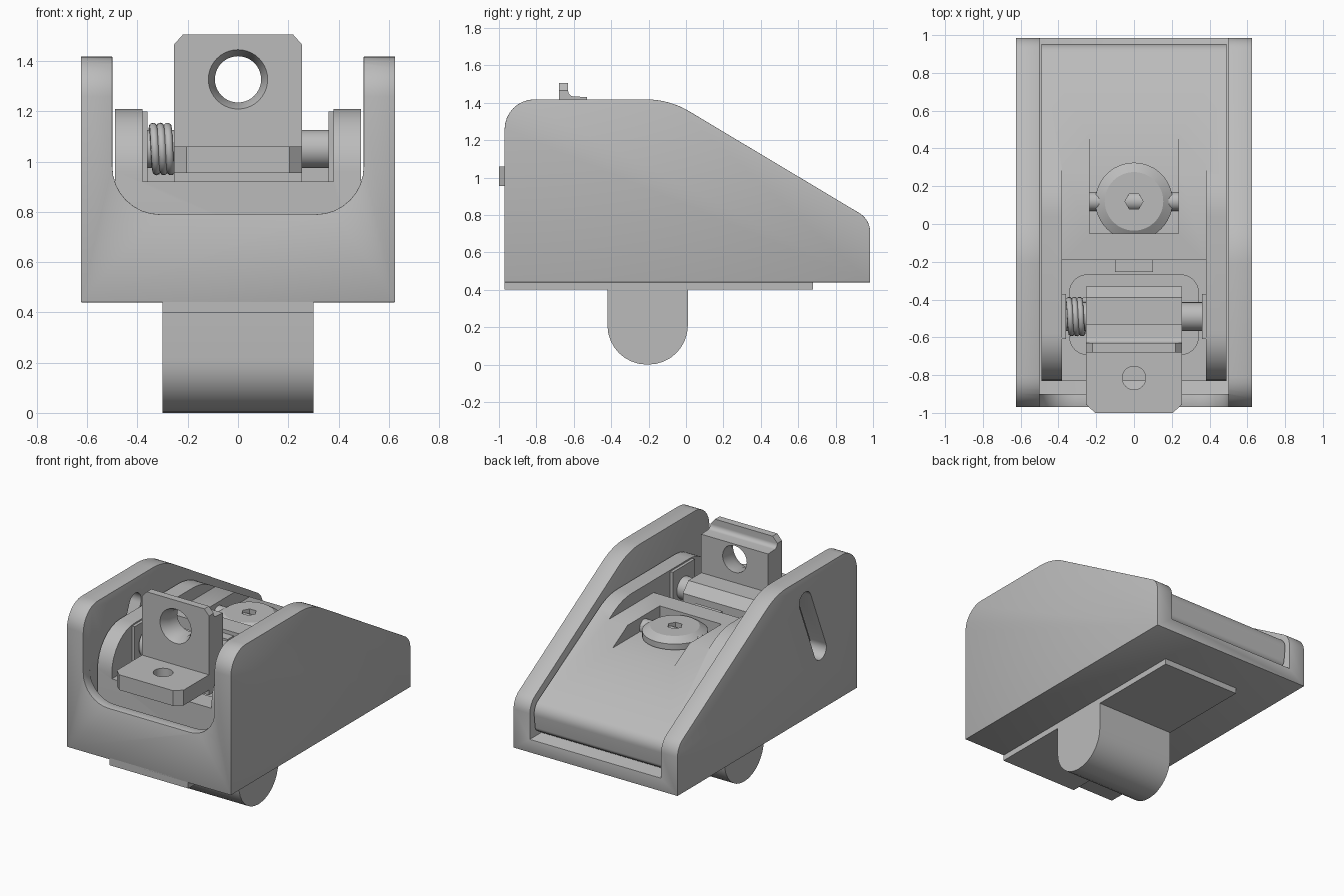
import bpy, bmesh, math
from mathutils import Vector

if "Cube" in bpy.data.objects:
    bpy.data.objects.remove(bpy.data.objects["Cube"], do_unlink=True)

steel = bpy.data.materials.new("Satin grey metal")
steel.use_nodes = True
GREY = (0.5, 0.5, 0.5, 1)
steel.diffuse_color = GREY
steel.node_tree.nodes["Principled BSDF"].inputs["Base Color"].default_value = GREY


def fillet(points, steps=8):
    """Round each (a, b, radius) corner of a closed outline."""
    out = []
    for i, p in enumerate(points):
        c = Vector(p[:2])
        if len(p) < 3:
            out.append(c)
            continue
        u = (Vector(points[i - 1][:2]) - c).normalized()
        w = (Vector(points[(i + 1) % len(points)][:2]) - c).normalized()
        half = u.angle(w) / 2
        t = p[2] / math.tan(half)
        centre = c + (u + w).normalized() * (p[2] / math.sin(half))
        s, e = c + u * t - centre, c + w * t - centre
        turn = s.angle_signed(e)
        for k in range(steps + 1):
            a = -turn * k / steps
            out.append(centre + Vector((s.x * math.cos(a) - s.y * math.sin(a),
                                        s.x * math.sin(a) + s.y * math.cos(a))))
    return out


def finish(name, bm):
    bmesh.ops.recalc_face_normals(bm, faces=bm.faces)
    mesh = bpy.data.meshes.new(name)
    bm.to_mesh(mesh)
    bm.free()
    obj = bpy.data.objects.new(name, mesh)
    bpy.context.collection.objects.link(obj)
    mesh.materials.append(steel)
    return obj


def prism(name, outline, axis, lo, hi):
    """Extrude a rounded outline along x, y or z."""
    place = {"x": lambda p, d: (d, p.x, p.y),
             "y": lambda p, d: (p.x, d, p.y),
             "z": lambda p, d: (p.x, p.y, d)}[axis]
    bm = bmesh.new()
    face = bm.faces.new([bm.verts.new(place(p, lo)) for p in fillet(outline)])
    ext = bmesh.ops.extrude_face_region(bm, geom=[face])
    move = Vector(place(Vector((0, 0)), hi - lo))
    bmesh.ops.translate(bm, vec=move,
                        verts=[g for g in ext["geom"] if isinstance(g, bmesh.types.BMVert)])
    return finish(name, bm)


def box(name, x0, x1, y0, y1, z0, z1, r=None):
    pts = [(x0, y0), (x1, y0), (x1, y1), (x0, y1)]
    return prism(name, [p + (r,) if r else p for p in pts], "z", z0, z1)


def lathe(name, profile, centre, axis="z", n=32):
    """Stack of rings (radius, height) closed at both ends."""
    bm = bmesh.new()
    rings = []
    for r, h in profile:
        ring = []
        for k in range(n):
            a = math.tau * k / n
            p, q = r * math.cos(a), r * math.sin(a)
            v = {"x": (h, p, q), "y": (p, h, q), "z": (p, q, h)}[axis]
            ring.append(bm.verts.new(Vector(v) + Vector(centre)))
        rings.append(ring)
    for a, b in zip(rings, rings[1:]):
        for k in range(n):
            bm.faces.new((a[k], a[(k + 1) % n], b[(k + 1) % n], b[k]))
    bm.faces.new(rings[0])
    bm.faces.new(rings[-1])
    return finish(name, bm)


def apply(obj, mod):
    bpy.context.view_layer.objects.active = obj
    bpy.ops.object.modifier_apply(modifier=mod.name)


def combine(obj, others, op="DIFFERENCE"):
    for other in others:
        mod = obj.modifiers.new("Cut", "BOOLEAN")
        mod.operation, mod.solver, mod.object = op, "EXACT", other
        apply(obj, mod)
        bpy.data.objects.remove(other, do_unlink=True)


def bevel(obj, width):
    mod = obj.modifiers.new("Edge", "BEVEL")
    mod.width, mod.segments, mod.limit_method = width, 2, "ANGLE"
    mod.angle_limit = math.radians(50)
    apply(obj, mod)


# Housing: side wings, floor and front wall fused into one shell
wing = [(-.97, .44), (-.97, 1.418, .16), (-.09, 1.418, .45), (.985, .775, .12), (.985, .44)]
housing = prism("housing", wing, "x", -.625, .625)
channel = prism("channel", [(-.5, 2), (-.5, .53), (.5, .53), (.5, 2)], "y", -.9, 2)
opening = prism("opening", [(-.5, 2), (-.5, .79, .19), (.5, .79, .19), (.5, 2)], "y", -2, -.88)
combine(housing, [channel, opening])
bevel(housing, .016)

# Slanted adjustment slot through the right wing
low, high = Vector((-.57, .85)), Vector((-.405, 1.25))
side = (high - low).orthogonal().normalized() * .065
along = (high - low).normalized() * .065
ends = [low - along + side, low - along - side, high + along - side, high + along + side]
combine(housing, [prism("slot", [(p.x, p.y, .0649) for p in ends], "x", -.8, -.4)])

# Mounting plate and lug underneath
box("base_plate", -.3, .3, -.97, .68, .4, .45)
prism("mounting_lug", [(-.42, .41), (-.42, 0, .21), (.01, 0, .21), (.01, .41)], "x", -.3, .3)

# Elevating ramp with stepped pockets
ramp = prism("elevation_ramp", [(-.83, .53), (-.83, 1.21, .25), (.15, 1.21, .4),
                                (.96, .745, .09), (.94, .58, .04), (.86, .53)], "x", -.49, .49)
combine(ramp, [box("leaf_bay", -.38, .38, -2, -.19, .92, 2),
               box("upper_step", -.38, .38, -.2, .33, 1.125, 2),
               box("screw_pocket", -.235, .235, -.05, .6, 1.03, 2),
               box("floor_recess", -.34, .34, -.69, -.27, .84, 1, .09)])
box("stop_tab", -.1, .1, -.255, -.18, .9, 1.1)
for s in (-1, 1):
    box("pivot_boss", min(s * .36, s * .385), max(s * .36, s * .385), -.61, -.37, .92, 1.2)

# Clamping screw with hex socket and cross pin
screw = lathe("clamp_screw", [(.12, 1.0), (.12, 1.045), (.205, 1.045), (.205, 1.085), (.155, 1.118)],
              (0, .12, 0), n=48)
combine(screw, [lathe("hex", [(.048, 1.07), (.048, 1.2)], (0, .12, 0), n=6)])
lathe("cross_pin", [(.05, -.24), (.05, .24)], (0, .12, 1.05), "x")

# Flip sight: upright leaf, folded leaf and pivot barrel
leaf = prism("upright_leaf", [(-.68, .92), (-.68, 1.505), (-.63, 1.505), (-.63, 1.435, .03),
                              (-.53, 1.43), (-.53, .92)], "x", -.255, .255)
face = prism("leaf_outline", [(-.255, .9), (-.255, 1.465), (-.215, 1.51), (.215, 1.51),
                              (.255, 1.465), (.255, .9)], "y", -1, 0)
combine(leaf, [face], "INTERSECT")
combine(leaf, [lathe("aperture", [(.118, -.75), (.118, -.68), (.092, -.62), (.092, -.4)],
                     (0, 0, 1.327), "y", 40)])
folded = prism("folded_leaf", [(-.255, -.6), (-.255, -.955), (-.205, -1), (.205, -1),
                               (.255, -.955), (.255, -.6)], "z", .955, 1.06)
combine(folded, [lathe("small_aperture", [(.062, .8), (.062, 1.2)], (0, -.815, 0))])
prism("pivot_barrel", [(-.64, .925), (-.39, .925), (-.33, .98), (-.33, 1.1), (-.39, 1.165),
                       (-.64, 1.165)], "x", -.255, .255)

# Pivot pin and return spring
lathe("pivot_pin", [(.076, -.37), (.076, .37)], (0, -.49, 1.05), "x")
curve = bpy.data.curves.new("return_spring", "CURVE")
curve.dimensions, curve.bevel_depth, curve.bevel_resolution = "3D", .017, 2
curve.use_fill_caps = True
line = curve.splines.new("POLY")
turns, count = 3, 72
line.points.add(count)
for k, point in enumerate(line.points):
    a = math.tau * turns * k / count
    point.co = (-.345 + .085 * k / count, -.49 + .088 * math.cos(a), 1.05 + .088 * math.sin(a), 1)
curve.materials.append(steel)
bpy.context.collection.objects.link(bpy.data.objects.new("return_spring", curve))

# Smooth rounded surfaces, keep edges sharp
bpy.ops.object.select_all(action="DESELECT")
for obj in bpy.context.scene.objects:
    if obj.type == "MESH":
        obj.select_set(True)
        bpy.context.view_layer.objects.active = obj
bpy.ops.object.shade_smooth_by_angle(angle=math.radians(30))
